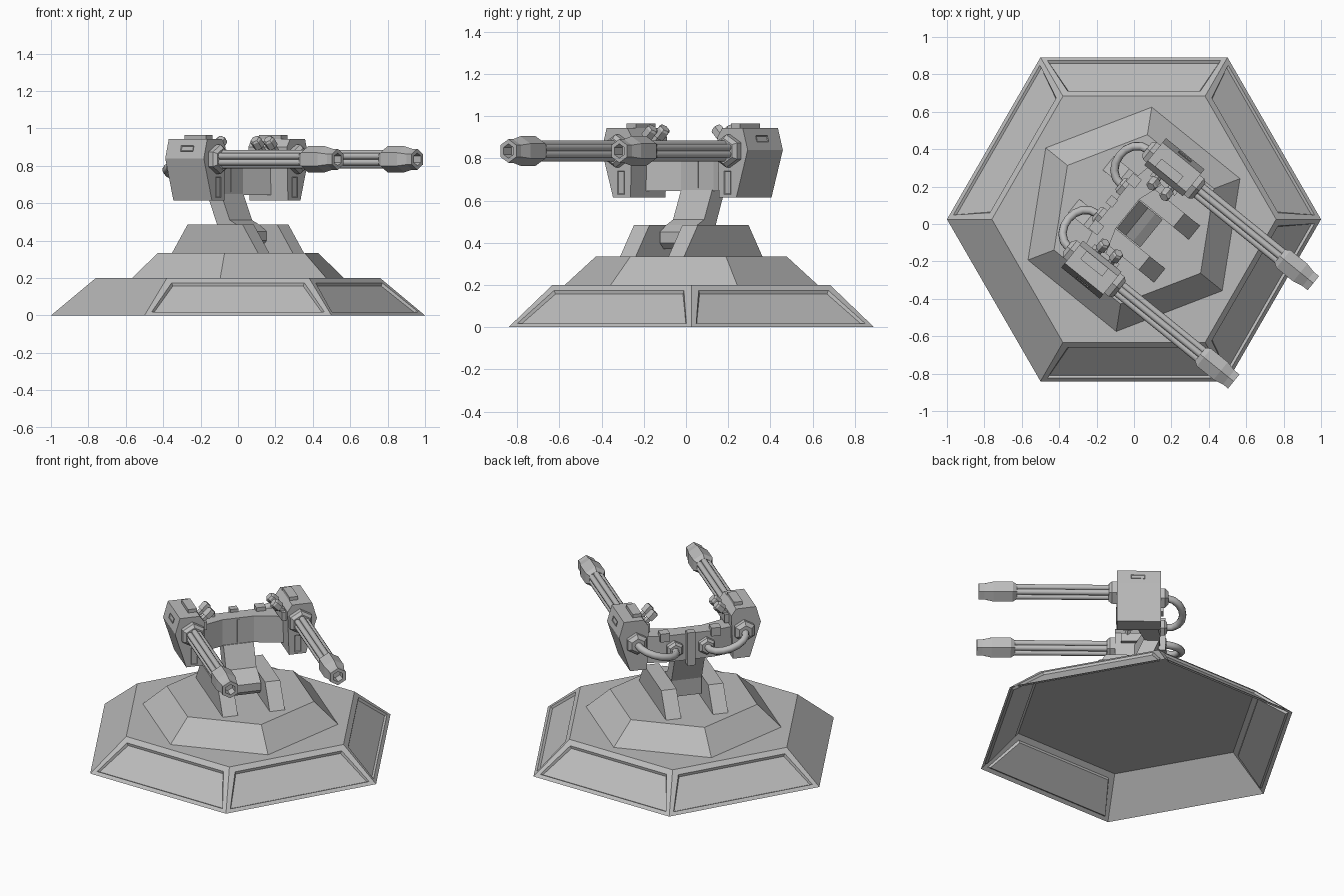
import bpy, bmesh
from math import radians, cos, sin, pi
from mathutils import Matrix, Vector

if "Cube" in bpy.data.objects:
    bpy.data.objects.remove(bpy.data.objects["Cube"])

grey = bpy.data.materials.new("armour grey")
grey.use_nodes = True
GREY = (0.5, 0.5, 0.5, 1)
grey.diffuse_color = GREY
grey.node_tree.nodes["Principled BSDF"].inputs["Base Color"].default_value = GREY

CENTRE = Matrix.Translation((0, 0.025, 0))
# Turret frame: local +X is the firing direction, local Y runs across
TURRET = CENTRE @ Matrix.Rotation(radians(-39), 4, 'Z')


def finish(name, bm, matrix=TURRET, smooth=False, recalc=True):
    if recalc:
        bmesh.ops.recalc_face_normals(bm, faces=bm.faces[:])
    mesh = bpy.data.meshes.new(name)
    bm.to_mesh(mesh)
    bm.free()
    mesh.materials.append(grey)
    obj = bpy.data.objects.new(name, mesh)
    bpy.context.collection.objects.link(obj)
    obj.matrix_world = matrix
    if smooth:
        bpy.ops.object.select_all(action='DESELECT')
        obj.select_set(True)
        bpy.context.view_layer.objects.active = obj
        bpy.ops.object.shade_smooth_by_angle(angle=radians(40))
    return obj


def loft(bm, rings, cap_start=True, cap_end=True):
    rings = [[bm.verts.new(p) for p in ring] for ring in rings]
    n = len(rings[0])
    sides = []
    for a, b in zip(rings, rings[1:]):
        for i in range(n):
            j = (i + 1) % n
            sides.append(bm.faces.new((a[i], a[j], b[j], b[i])))
    if cap_start:
        bm.faces.new(rings[0][::-1])
    if cap_end:
        bm.faces.new(rings[-1])
    return sides


def prism(name, points, place, low, high):
    """Extrude a flat outline; place(u, v, w) maps it into the turret frame."""
    bm = bmesh.new()
    loft(bm, [[place(u, v, w) for u, v in points] for w in (low, high)])
    return finish(name, bm)


def side_profile(u, v, w):
    return (u, w, v)


def plan(u, v, w):
    return (u, v, w)


def box(name, x, y, z):
    return prism(name, [(x[0], y[0]), (x[1], y[0]), (x[1], y[1]), (x[0], y[1])], plan, *z)


def lathe(name, profile, origin, direction=(1, 0, 0), sides=6, smooth=False):
    """Rings of (distance along axis, radius), one corner pointing up."""
    rot = Vector(direction).to_track_quat('Z', 'Y')
    rings = []
    for d, r in profile:
        ring = []
        for i in range(sides):
            a = pi / 2 + 2 * pi * i / sides
            ring.append(Vector(origin) + rot @ Vector((r * cos(a), r * sin(a), d)))
        rings.append(ring)
    bm = bmesh.new()
    loft(bm, rings)
    return finish(name, bm, smooth=smooth)


def hexagon(r, z):
    return [(r * cos(i * pi / 3), r * sin(i * pi / 3), z) for i in range(6)]


def slot(name, centre, normal, width, height):
    """Thin plate with a recessed opening."""
    bm = bmesh.new()
    bmesh.ops.create_cube(bm, size=1)
    bmesh.ops.scale(bm, vec=(width, height, 0.008), verts=bm.verts)
    top = [f for f in bm.faces if f.normal.z > 0.9]
    bmesh.ops.inset_region(bm, faces=top, thickness=0.007, depth=-0.006)
    rot = Vector(normal).to_track_quat('Z', 'Y').to_matrix().to_4x4()
    return finish(name, bm, TURRET @ Matrix.Translation(centre) @ rot, recalc=False)


# Base skirt, open underneath, with recessed panels on all but one side
bm = bmesh.new()
sides = loft(bm, [hexagon(1, 0), hexagon(0.76, 0.2)], cap_start=False)
bm.normal_update()
panels = [f for f in sides if not (f.normal.x < -0.1 and f.normal.y < -0.1)]
bmesh.ops.inset_individual(bm, faces=panels, thickness=0.045, depth=0)
bmesh.ops.inset_individual(bm, faces=panels, thickness=0.012, depth=-0.014)
finish("base_skirt", bm, CENTRE, recalc=False)

# Rotating plinth
bm = bmesh.new()
loft(bm, [hexagon(0.607, 0.2), hexagon(0.458, 0.335)], cap_start=False)
finish("turntable", bm, recalc=False)

# Support ribs on both sides of the arm
for s in (1, -1):
    prism("support_rib", [(-0.295, 0.335), (0.295, 0.335), (0.19, 0.485), (-0.19, 0.485)],
          side_profile, s * 0.1, s * 0.195)

# Leaning arm with its foot block
prism("arm", [(0.12, 0.45), (0.12, 0.40), (0.09, 0.37), (-0.06, 0.37), (-0.065, 0.48),
              (-0.135, 0.65), (-0.04, 0.65), (0.02, 0.51), (0.07, 0.485)],
      side_profile, -0.095, 0.095)

# Yoke between the gun pods
prism("yoke", [(-0.14, -0.15), (-0.11, -0.3), (0.02, -0.3), (-0.045, -0.1),
               (-0.045, 0.1), (0.02, 0.3), (-0.11, 0.3), (-0.14, 0.15)], plan, 0.645, 0.82)
box("yoke_spine", (-0.175, -0.13), (-0.025, 0.025), (0.62, 0.84))
box("front_seam", (-0.05, -0.04), (-0.008, 0.008), (0.66, 0.81))

for s in (1, -1):
    gun = (0, s * 0.338, 0.835)

    # Gun pod: tapered outer side, flat inner side
    prism("gun_pod", [(s * 0.27, 0.615), (s * 0.376, 0.615), (s * 0.445, 0.84),
                      (s * 0.415, 0.944), (s * 0.29, 0.944), (s * 0.26, 0.90)],
          lambda u, v, w: (w, u, v), -0.14, 0.125)
    box("pod_top_plate", (-0.09, 0.06), (s * 0.29, s * 0.345), (0.94, 0.966))
    slot("pod_side_slot", (0, s * 0.43, 0.892), (0, s * 0.96, 0.28), 0.085, 0.03)
    slot("pod_front_vent", (0.125, s * 0.325, 0.685), (1, 0, 0), 0.04, 0.11)

    # Collar, barrel cluster and muzzle
    lathe("barrel_collar", [(0.12, 0.078), (0.155, 0.078), (0.175, 0.06)], gun)
    for i in range(6):
        a = pi / 2 + i * pi / 3
        centre = (0, gun[1] + 0.033 * cos(a), gun[2] + 0.033 * sin(a))
        lathe("barrel_tube", [(0.15, 0.0175), (0.75, 0.0175)], centre, sides=12, smooth=True)
    lathe("muzzle", [(0.73, 0.052), (0.755, 0.07), (0.87, 0.07), (0.925, 0.056),
                     (0.96, 0.056), (0.96, 0.034), (0.9, 0.034)], gun)

    # Slanted bolts on the inner shoulder
    for x in (-0.04, 0.05):
        lathe("shoulder_bolt", [(0, 0.02), (0.07, 0.02), (0.07, 0.032), (0.115, 0.032),
                                (0.125, 0.024)], (x, s * 0.28, 0.855), (0, -s, 1))
    box("shoulder_block", (-0.08, 0.09), (s * 0.235, s * 0.28), (0.83, 0.885))

    # Hose sockets and the looping hose
    lathe("pod_socket", [(0, 0.068), (0.03, 0.068), (0.05, 0.045)],
          (-0.135, s * 0.338, 0.80), (-1, 0, 0))
    lathe("yoke_socket", [(0, 0.055), (0.03, 0.055), (0.045, 0.04)],
          (-0.135, s * 0.1, 0.73), (-1, 0, 0))
    curve = bpy.data.curves.new("hose_path", 'CURVE')
    curve.dimensions = '3D'
    curve.bevel_depth = 0.023
    curve.bevel_resolution = 2
    curve.resolution_u = 8
    curve.use_fill_caps = True
    spline = curve.splines.new('BEZIER')
    spline.bezier_points.add(1)
    ends = [((-0.17, s * 0.338, 0.80), -0.31), ((-0.165, s * 0.1, 0.73), -0.31)]
    for p, (co, reach) in zip(spline.bezier_points, ends):
        p.co = co
        p.handle_left = p.handle_right = (reach, co[1], co[2] - 0.02)
    start, end = spline.bezier_points
    start.handle_left = start.co
    end.handle_right = end.co
    curve.materials.append(grey)
    hose = bpy.data.objects.new("hose", curve)
    bpy.context.collection.objects.link(hose)
    hose.matrix_world = TURRET

    # Small fittings on the rear edge of the yoke
    box("rear_fitting", (-0.16, -0.10), (s * 0.13, s * 0.19), (0.79, 0.845))
